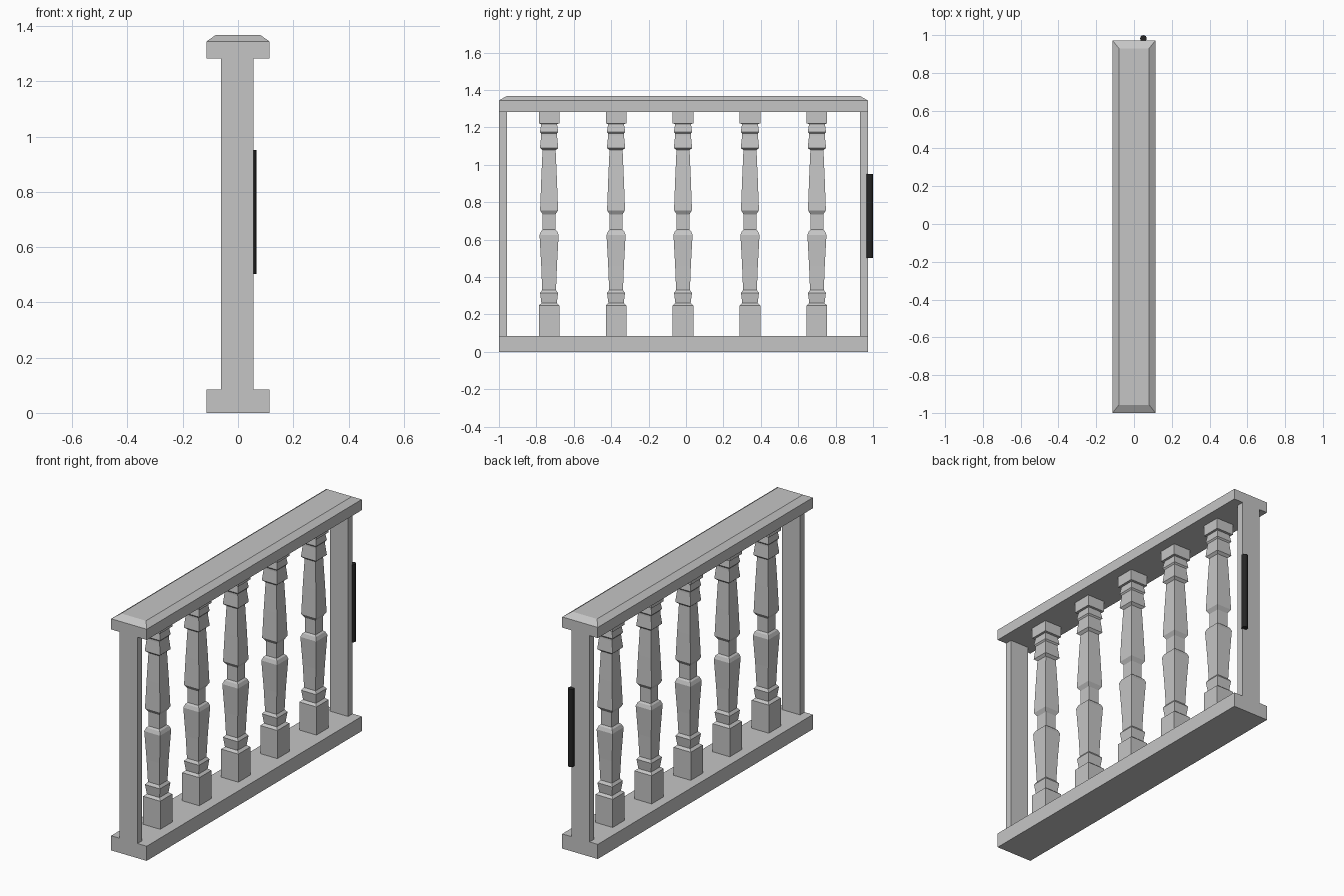
import bpy, bmesh, math

cube = bpy.data.objects.get("Cube")
if cube:
    bpy.data.objects.remove(cube, do_unlink=True)


def material(name, value):
    mat = bpy.data.materials.new(name)
    mat.use_nodes = True
    colour = (value, value, value, 1)
    mat.diffuse_color = colour
    mat.node_tree.nodes["Principled BSDF"].inputs["Base Color"].default_value = colour
    return mat


grey = material("stone_grey", 0.56)
black = material("handle_black", 0.018)


def stack(name, profile, x, y):
    """Rectangular section swept up z; each step is (z, half x, half y)."""
    bm = bmesh.new()
    rings = [[bm.verts.new((x + sx * hx, y + sy * hy, z))
              for sx, sy in ((-1, -1), (1, -1), (1, 1), (-1, 1))]
             for z, hx, hy in profile]
    for low, high in zip(rings, rings[1:]):
        for i in range(4):
            j = (i + 1) % 4
            bm.faces.new((low[i], low[j], high[j], high[i]))
    bm.faces.new(rings[0][::-1])
    bm.faces.new(rings[-1])
    mesh = bpy.data.meshes.new(name)
    bm.to_mesh(mesh)
    bm.free()
    mesh.materials.append(grey)
    obj = bpy.data.objects.new(name, mesh)
    bpy.context.collection.objects.link(obj)
    return obj


MID = -0.014          # middle of the railing along y
HALF = 0.986          # half its length
BASE_TOP, RAIL_LOW = 0.085, 1.282

# Bottom rail, and handrail with sloped edges
stack("bottom_rail", [(0, 0.114, HALF), (BASE_TOP, 0.114, HALF)], 0, MID)
stack("handrail", [(RAIL_LOW, 0.114, HALF), (1.344, 0.114, HALF),
                   (1.368, 0.08, HALF - 0.042)], 0, MID)

# Flat end posts
for name, side in (("front_post", -1), ("back_post", 1)):
    y = MID + side * (HALF - 0.021)
    stack(name, [(BASE_TOP, 0.0585, 0.021), (RAIL_LOW, 0.0585, 0.021)], -0.003, y)

# Square turned balusters: (height, half width)
profile = [(BASE_TOP, 0.055), (0.248, 0.055), (0.26, 0.041), (0.315, 0.048),
           (0.33, 0.037), (0.46, 0.042), (0.625, 0.051), (0.645, 0.043),
           (0.653, 0.034), (0.735, 0.034), (0.757, 0.048), (0.92, 0.042),
           (1.078, 0.035), (1.09, 0.049), (1.158, 0.042), (1.168, 0.042),
           (1.176, 0.049), (1.219, 0.042), (1.22, 0.055), (RAIL_LOW, 0.055)]
for i in range(5):
    stack(f"baluster_{i + 1}", [(z, w, w) for z, w in profile],
          -0.003, -0.016 + (i - 2) * 0.358)

# Round upright handle on the back post
bpy.ops.mesh.primitive_cylinder_add(vertices=16, radius=0.0175, depth=0.45,
                                    location=(0.05, 0.982, 0.727))
handle = bpy.context.object
handle.name = "handle"
handle.data.materials.append(black)
bpy.ops.object.shade_smooth_by_angle(angle=math.radians(30))
